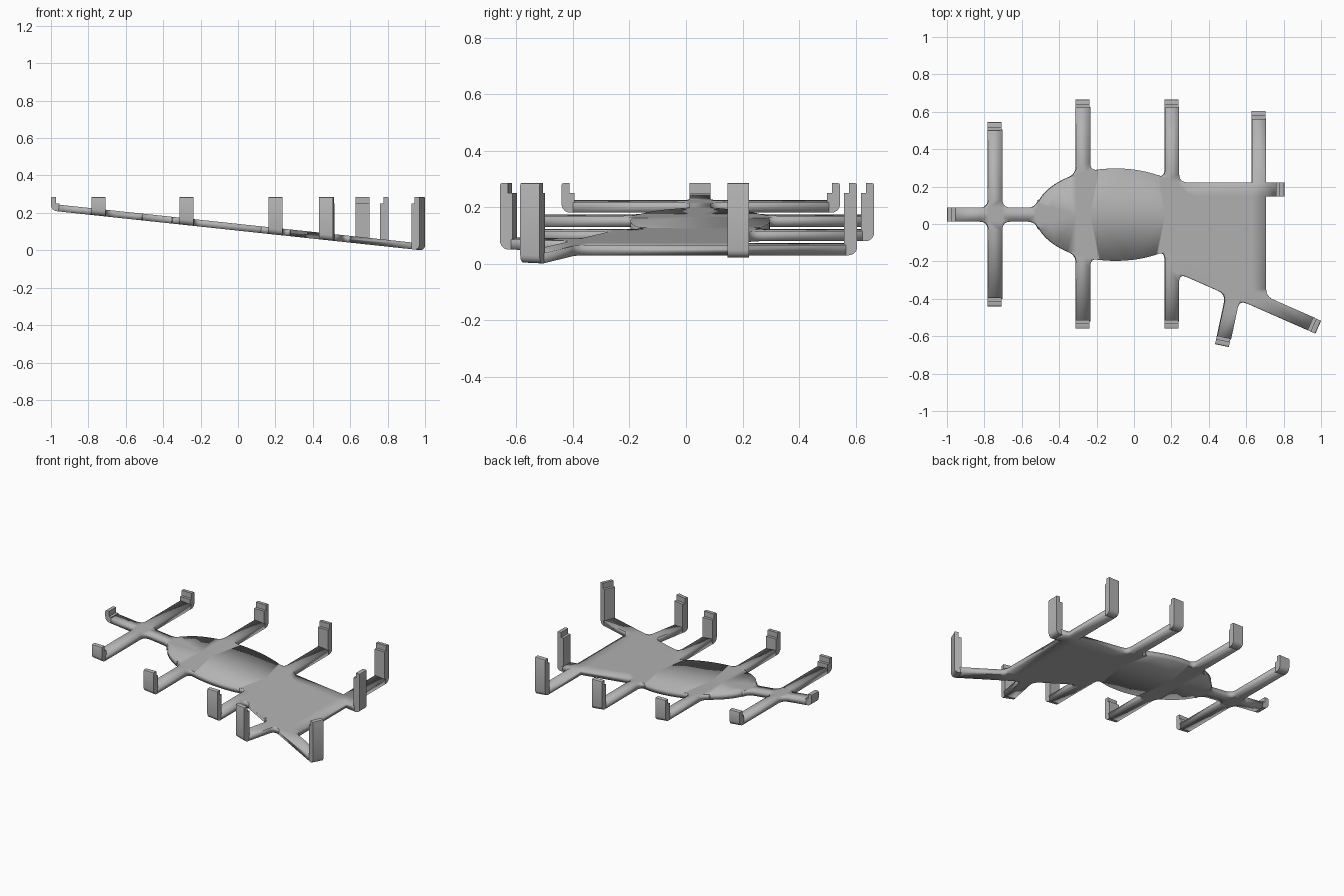
import bpy, bmesh, math
from mathutils import Vector
from mathutils.geometry import delaunay_2d_cdt

if "Cube" in bpy.data.objects:
    bpy.data.objects.remove(bpy.data.objects["Cube"], do_unlink=True)

HALF = 0.0375    # half width of every arm
THICK = 0.036    # frame thickness
TOP = 0.285      # level of the clip tips
LIP, WALL = 0.028, 0.046

grey = bpy.data.materials.new("light_grey")
grey.use_nodes = True
grey.diffuse_color = (0.45, 0.45, 0.45, 1)
grey.node_tree.nodes["Principled BSDF"].inputs["Base Color"].default_value = (0.45, 0.45, 0.45, 1)


def underside(x):
    """Height of the sloping frame's lower face."""
    return 0.105 - 0.107 * x


def heading(degrees):
    a = math.radians(degrees)
    return Vector((math.cos(a), math.sin(a)))


def make_object(name, bm):
    mesh = bpy.data.meshes.new(name)
    bm.to_mesh(mesh)
    bm.free()
    mesh.materials.append(grey)
    obj = bpy.data.objects.new(name, mesh)
    bpy.context.collection.objects.link(obj)
    bpy.ops.object.select_all(action='DESELECT')
    obj.select_set(True)
    bpy.context.view_layer.objects.active = obj
    bpy.ops.object.shade_smooth_by_angle(angle=math.radians(30))
    return obj


def strip(start, end):
    """Plan of an arm, ending inside the clip at its tip."""
    a, b = Vector(start), Vector(end)
    d = (b - a).normalized()
    side = Vector((-d.y, d.x)) * HALF
    b = b - d * (WALL - 0.006)
    return [a - side, b - side, b + side, a + side]


def web(x, y, a1, a2, reach=0.045):
    """Plan of a curved fillet in the corner between two edges."""
    p, d1, d2 = Vector((x, y)), heading(a1), heading(a2)
    p1, p2 = p + d1 * reach, p + d2 * reach
    curve = []
    for i in range(7):
        t = i / 6
        curve.append(p1 * (1 - t) ** 2 + p * 2 * t * (1 - t) + p2 * t * t)
    loop = [p - (d1 + d2).normalized() * 0.015] + curve
    return loop if d1.cross(d2) > 0 else loop[::-1]


def clip(name, start, end):
    """Upright end wall with a rounded heel and a stepped lip."""
    tip = Vector(end)
    d = (tip - Vector(start)).normalized()
    side = Vector((-d.y, d.x)) * HALF
    r = 0.03
    # (inset from the tip, height, measured from the sloping frame?)
    profile = [(WALL, 0, True)]
    for i in range(7):
        a = math.pi / 2 * i / 6
        profile.append((r - r * math.sin(a), r - r * math.cos(a), True))
    profile += [(0, TOP - 0.007, False), (0.002, TOP - 0.002, False),
                (0.007, TOP, False), (LIP, TOP, False),
                (LIP, TOP - 0.035, False), (WALL, TOP - 0.035, False)]
    bm = bmesh.new()
    loops = []
    for s in (side, -side):
        loop = []
        for inset, z, on_frame in profile:
            p = tip - d * inset + s
            loop.append(bm.verts.new((p.x, p.y, z + underside(p.x) if on_frame else z)))
        loops.append(loop)
    n = len(profile)
    for i in range(n):
        j = (i + 1) % n
        bm.faces.new((loops[0][i], loops[0][j], loops[1][j], loops[1][i]))
    bm.faces.new(loops[0])
    bm.faces.new(loops[1])
    bmesh.ops.recalc_face_normals(bm, faces=bm.faces)
    make_object(name, bm)


# Arms, from the root to the clip
arms = {
    "right_end": ((-0.45, 0.05), (-1.0, 0.05)),
    "left_end": ((0.2, 0.185), (0.805, 0.185)),
    "diagonal": ((0.2, -0.207), (0.985, -0.552)),
    "branch": ((0.533, -0.354), (0.47, -0.65)),
    "left_back": ((0.665, -0.37), (0.665, 0.605)),
}
for name, x, front, back, root in (("outer_right", -0.745, -0.44, 0.545, 0.05),
                                   ("mid_right", -0.275, -0.56, 0.665, 0.05),
                                   ("mid_left", 0.2, -0.56, 0.665, 0.05)):
    arms[name + "_front"] = ((x, root), (x, front))
    arms[name + "_back"] = ((x, root), (x, back))

# Plan shapes: oval plate, arms and corner fillets
plans = [[Vector((-0.1 + 0.43 * math.cos(a), 0.05 + 0.247 * math.sin(a)))
          for a in (math.tau * i / 96 for i in range(96))]]
plans += [strip(*arm) for arm in arms.values()]
# fillets mirrored about the plate's long axis
for x, dy, a1, a2 in ((-0.3125, 0.213, 90, 198), (-0.2375, 0.232, 90, 11),
                      (0.1625, 0.194, 90, 156), (-0.525, HALF, 180, 75),
                      (-0.7825, HALF, 180, 90), (-0.7075, HALF, 0, 90)):
    plans += [web(x, 0.05 + dy, a1, a2), web(x, 0.05 - dy, -a1, -a2)]
# fillets of the branching side
for corner in ((0.2375, 0.2225, 90, 0), (0.294, 0.1475, 0, -58),
               (0.2375, -0.102, 270, 36), (0.2375, -0.183, 90, -24),
               (0.2375, -0.265, 270, -24), (0.6275, -0.355, 90, 156),
               (0.7025, -0.388, 90, -24), (0.49, -0.376, 258, 156),
               (0.56, -0.407, 258, -24)):
    plans.append(web(*corner))

# Merge the plans into one sloping sheet and thicken it
points, loops = [], []
for plan in plans:
    loops.append(list(range(len(points), len(points) + len(plan))))
    points += plan
verts, _, tris, *_ = delaunay_2d_cdt(points, [], loops, 1, 1e-5)
bm = bmesh.new()
sheet = [bm.verts.new((v.x, v.y, underside(v.x))) for v in verts]
for tri in tris:
    bm.faces.new([sheet[i] for i in tri])
for v in [v for v in bm.verts if not v.link_faces]:
    bm.verts.remove(v)
bmesh.ops.recalc_face_normals(bm, faces=bm.faces)
if sum(f.normal.z for f in bm.faces) < 0:
    bmesh.ops.reverse_faces(bm, faces=bm.faces)
frame = make_object("frame", bm)
solid = frame.modifiers.new("thickness", 'SOLIDIFY')
solid.thickness = THICK
solid.offset = 1

# Clips at the arm tips
for name, (start, end) in arms.items():
    clip(name + "_clip", start, end)
